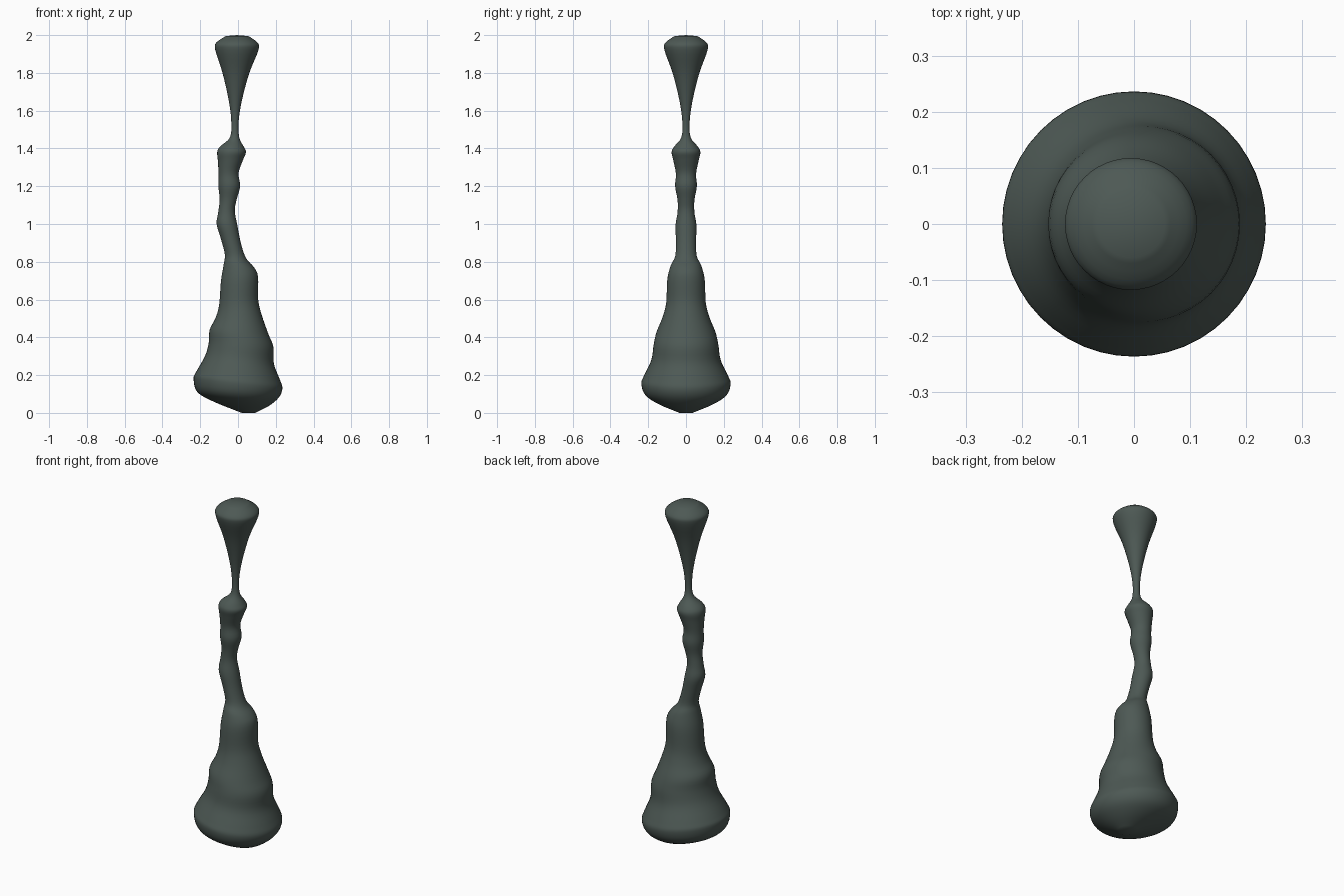
import bpy
import bmesh
import math
from mathutils import Vector

default_cube = bpy.data.objects.get("Cube")
if default_cube:
    bpy.data.objects.remove(default_cube, do_unlink=True)

SEGMENTS = 48
SUBSTEPS = 4

# Cross-sections, bottom to top: left x, left z, right x, right z
SECTIONS = [
    (.02, 0, .09, 0),
    (-.13, .06, .16, .035),
    (-.215, .11, .215, .08),
    (-.235, .18, .235, .13),
    (-.22, .22, .22, .18),
    (-.175, .3, .19, .26),
    (-.155, .37, .187, .35),
    (-.15, .44, .16, .42),
    (-.12, .5, .125, .52),
    (-.1, .57, .107, .6),
    (-.09, .7, .106, .72),
    (-.075, .79, .085, .77),
    (-.07, .84, .042, .82),
    (-.09, .92, .015, .9),
    (-.113, 1, -.003, .99),
    (-.105, 1.06, -.017, 1.07),
    (-.097, 1.13, -.007, 1.13),
    (-.104, 1.2, .011, 1.2),
    (-.103, 1.26, .003, 1.27),
    (-.106, 1.33, .027, 1.34),
    (-.11, 1.38, .042, 1.38),
    (-.095, 1.41, .03, 1.41),
    (-.042, 1.46, .006, 1.46),
    (-.036, 1.55, .004, 1.55),
    (-.05, 1.66, .022, 1.66),
    (-.082, 1.8, .06, 1.8),
    (-.12, 1.92, .108, 1.92),
    (-.115, 1.96, .104, 1.96),
    (-.065, 1.995, .055, 1.995),
]


def spline(a, b, c, d, t):
    """Catmull-Rom point between b and c."""
    return (b * 2 + (c - a) * t + (a * 2 - b * 5 + c * 4 - d) * t ** 2
            + (b * 3 - a - c * 3 + d) * t ** 3) / 2


def smooth_path(points):
    """Resample a list of points into a smooth path."""
    last = len(points) - 1
    path = []
    for i in range(last):
        a, d = points[max(i - 1, 0)], points[min(i + 2, last)]
        for step in range(SUBSTEPS):
            path.append(spline(a, points[i], points[i + 1], d, step / SUBSTEPS))
    return path + [points[last]]


def make_material(name, colour):
    material = bpy.data.materials.new(name)
    material.use_nodes = True
    material.diffuse_color = colour
    material.node_tree.nodes["Principled BSDF"].inputs["Base Color"].default_value = colour
    return material


def add_ring(bm, left, right):
    """Circle whose diameter runs from the left point to the right point."""
    centre, half = (left + right) / 2, (right - left) / 2
    sideways = Vector((0, half.length, 0))
    angles = [math.tau * k / SEGMENTS for k in range(SEGMENTS)]
    return [bm.verts.new(centre + half * math.cos(a) + sideways * math.sin(a))
            for a in angles]


# Turned body: loft through the rings
lefts = smooth_path([Vector((s[0], 0, s[1])) for s in SECTIONS])
rights = smooth_path([Vector((s[2], 0, s[3])) for s in SECTIONS])
bm = bmesh.new()
rings = [add_ring(bm, left, right) for left, right in zip(lefts, rights)]
for lower, upper in zip(rings, rings[1:]):
    for k in range(SEGMENTS):
        n = (k + 1) % SEGMENTS
        bm.faces.new((lower[k], lower[n], upper[n], upper[k]))

# Flat foot and slightly domed crown
bm.faces.new(list(reversed(rings[0])))
crown = bm.verts.new((lefts[-1] + rights[-1]) / 2 + Vector((0, 0, .005)))
for k in range(SEGMENTS):
    bm.faces.new((rings[-1][k], rings[-1][(k + 1) % SEGMENTS], crown))
bmesh.ops.recalc_face_normals(bm, faces=bm.faces)

mesh = bpy.data.meshes.new("bent_spindle")
bm.to_mesh(mesh)
bm.free()
mesh.materials.append(make_material("dark grey green", (.075, .1, .09, 1)))
spindle = bpy.data.objects.new("bent_spindle", mesh)
bpy.context.collection.objects.link(spindle)

# Smooth shading that keeps the foot edge crisp
bpy.ops.object.select_all(action="DESELECT")
spindle.select_set(True)
bpy.context.view_layer.objects.active = spindle
bpy.ops.object.shade_smooth_by_angle(angle=math.radians(30))
